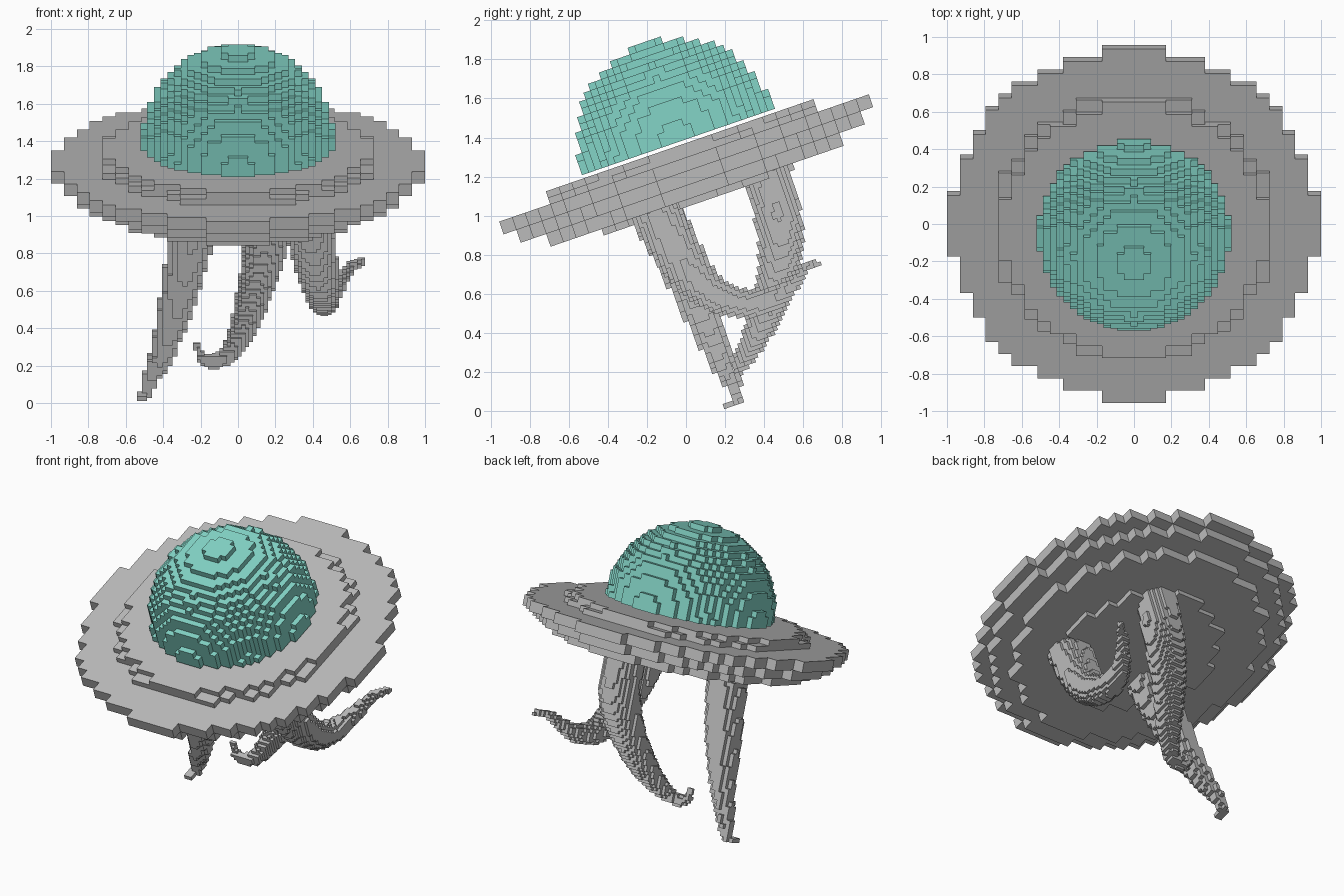
import bpy, bmesh, math
from mathutils import Matrix, Vector

if "Cube" in bpy.data.objects:
    bpy.data.objects.remove(bpy.data.objects["Cube"])

TILT = Matrix.Rotation(math.radians(19), 4, 'X')   # whole craft leans forward
AXIS_V = 0.412                                     # saucer axis in the tilted frame


def material(name, rgb):
    m = bpy.data.materials.new(name)
    m.diffuse_color = (*rgb, 1)
    m.use_nodes = True
    m.node_tree.nodes["Principled BSDF"].inputs["Base Color"].default_value = m.diffuse_color
    return m


GREY = material("hull grey", (0.50, 0.50, 0.50))
TEAL = material("dome teal", (0.23, 0.66, 0.57))

SIDES = [((1, 0, 0), [(1, 0, 0), (1, 1, 0), (1, 1, 1), (1, 0, 1)]),
         ((-1, 0, 0), [(0, 0, 0), (0, 0, 1), (0, 1, 1), (0, 1, 0)]),
         ((0, 1, 0), [(0, 1, 0), (0, 1, 1), (1, 1, 1), (1, 1, 0)]),
         ((0, -1, 0), [(0, 0, 0), (1, 0, 0), (1, 0, 1), (0, 0, 1)]),
         ((0, 0, 1), [(0, 0, 1), (1, 0, 1), (1, 1, 1), (0, 1, 1)]),
         ((0, 0, -1), [(0, 0, 0), (0, 1, 0), (1, 1, 0), (1, 0, 0)])]


def voxel_object(name, cells, size, origin, mat):
    """Skin a set of integer cells with outer faces only, in the tilted frame."""
    bm = bmesh.new()
    verts = {}

    def vert(key):
        if key not in verts:
            p = Vector([origin[a] + key[a] * size for a in range(3)])
            verts[key] = bm.verts.new(TILT @ p)
        return verts[key]

    for c in cells:
        for d, corners in SIDES:
            if (c[0] + d[0], c[1] + d[1], c[2] + d[2]) not in cells:
                bm.faces.new([vert((c[0] + k[0], c[1] + k[1], c[2] + k[2])) for k in corners])
    me = bpy.data.meshes.new(name)
    bm.to_mesh(me)
    bm.free()
    me.materials.append(mat)
    ob = bpy.data.objects.new(name, me)
    bpy.context.collection.objects.link(ob)
    return ob


# Saucer: stacked round layers, bottom to top; rim layers use double-size blocks
H = 2 / 58
layer_radii = [0.5, 0.79, 0.79, 0.92, 0.92, 0.99, 0.99, 0.75, 0.715]
saucer = set()
for k, r in enumerate(layer_radii):
    for i in range(-29, 29):
        for j in range(-29, 29):
            bx, by = (i + 29) // 2 - 14, (j + 29) // 2 - 14
            if math.hypot(bx, by) * 2 * H <= r - 0.005:
                saucer.add((i, j, k))
voxel_object("saucer_hull", saucer, H, (0, AXIS_V, 1.297 - 9 * H), GREY)

# Dome: voxel half-ball
D = 0.036
dome = {(i, j, k) for i in range(-15, 16) for j in range(-15, 16) for k in range(16)
        if i * i + j * j + k * k < 203}
voxel_object("dome", dome, D, (-D / 2, AXIS_V - D / 2, 1.315), TEAL)


def smooth(path, n=10):
    """Catmull-Rom through (x, y, z, radius) points."""
    pts = [Vector(p) for p in path]
    pts = [2 * pts[0] - pts[1]] + pts + [2 * pts[-1] - pts[-2]]
    out = []
    for a, b, c, d in zip(pts, pts[1:], pts[2:], pts[3:]):
        for s in range(n):
            t = s / n
            out.append(0.5 * (2 * b + (c - a) * t + (2 * a - 5 * b + 4 * c - d) * t * t
                              + (3 * b - a - 3 * c + d) * t ** 3))
    return out + [pts[-2]]


def tentacle(name, path, size):
    cells = set()
    inv = TILT.inverted()
    for p in smooth(path):
        c = inv @ p.to_3d()
        r = max(p[3], size * 0.55)
        lo = [math.floor((c[a] - r) / size) for a in range(3)]
        hi = [math.floor((c[a] + r) / size) + 1 for a in range(3)]
        for i in range(lo[0], hi[0]):
            for j in range(lo[1], hi[1]):
                for k in range(lo[2], hi[2]):
                    q = Vector((i + .5, j + .5, k + .5)) * size
                    if (q - c).length <= r and q.z < 1.03:
                        cells.add((i, j, k))
    voxel_object(name, cells, size, (0, 0, 0), GREY)


# Tentacles: long straight one, hooked rear one, curling right one
tentacle("left_tentacle",
         [(-.22, -.14, 1.05, .125), (-.25, -.08, .88, .12), (-.30, .02, .65, .105),
          (-.355, .11, .42, .082), (-.42, .19, .23, .058), (-.475, .25, .11, .038),
          (-.50, .255, .05, .028), (-.52, .20, .03, .02)], 0.027)
tentacle("rear_tentacle",
         [(.16, .42, 1.2, .12), (.17, .47, 1.0, .122), (.15, .485, .85, .118),
          (.11, .465, .68, .102), (.06, .41, .5, .085), (.01, .345, .36, .065),
          (-.06, .29, .255, .046), (-.14, .27, .222, .034), (-.2, .265, .25, .025),
          (-.22, .265, .32, .015)], 0.02)
tentacle("right_tentacle",
         [(.38, -.19, 1.1, .13), (.39, -.12, .95, .13), (.41, -.02, .78, .12),
          (.44, .09, .64, .1), (.455, .22, .565, .083), (.47, .36, .55, .068),
          (.505, .48, .59, .052), (.56, .56, .67, .036), (.61, .61, .73, .026),
          (.67, .67, .755, .015)], 0.02)
